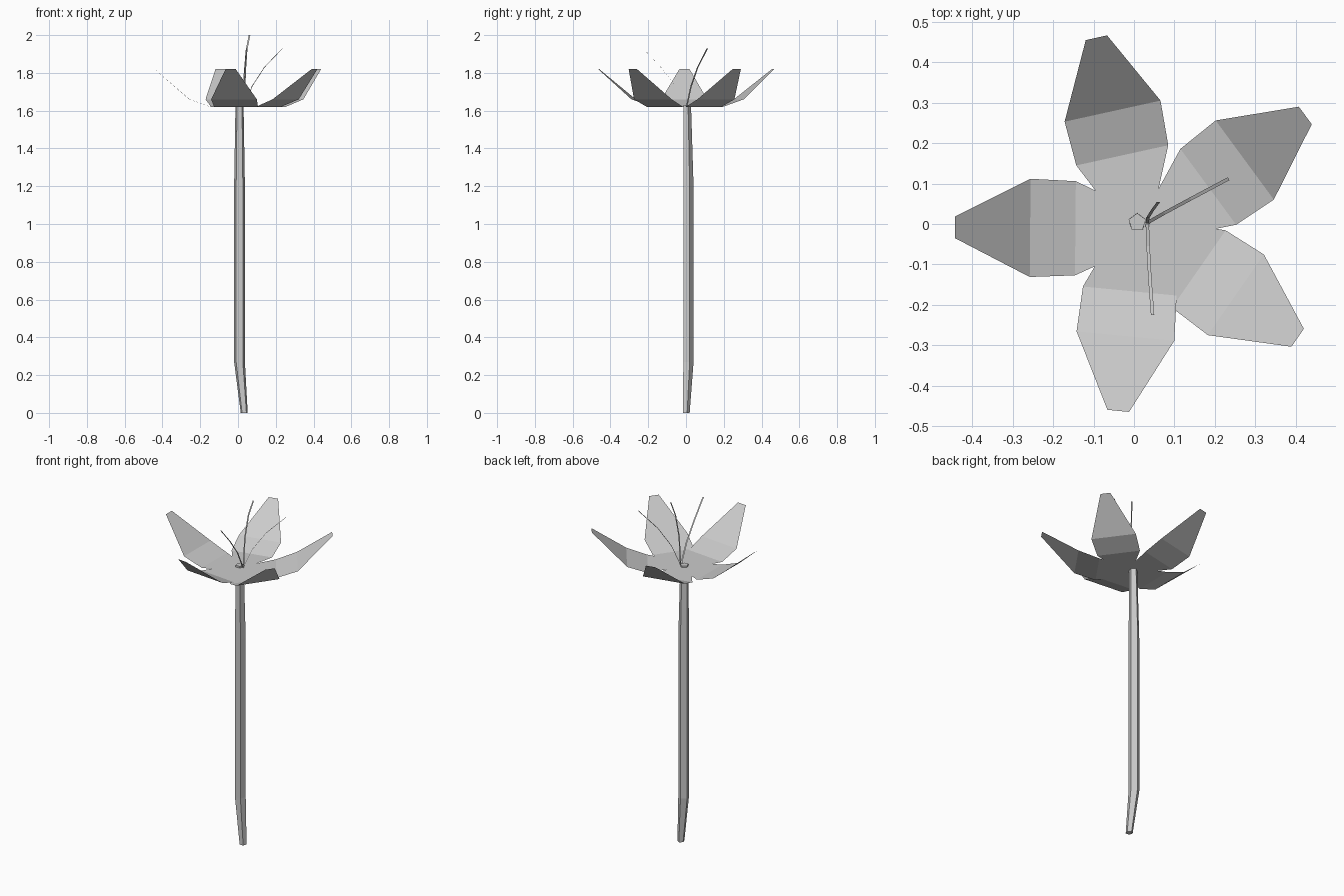
import bpy
from math import sin, cos, pi, radians
from mathutils import Vector

if "Cube" in bpy.data.objects:
    bpy.data.objects.remove(bpy.data.objects["Cube"])


def make(name, verts, faces):
    mesh = bpy.data.meshes.new(name)
    mesh.from_pydata(verts, [], faces)
    mesh.update()
    obj = bpy.data.objects.new(name, mesh)
    bpy.context.collection.objects.link(obj)
    return obj


def strip(name, pairs):
    # Thin sheet through successive left/right point pairs
    verts = [p for pair in pairs for p in pair]
    faces = [(2*i, 2*i + 1, 2*i + 3, 2*i + 2) for i in range(len(pairs) - 1)]
    return make(name, verts, faces)


# Stem: five-sided tube, rings given as x, y, z, radius
rings = [(0.033, 0.0, 0.0, 0.0194), (0.008, 0.010, 0.27, 0.030),
         (0.008, 0.010, 1.20, 0.030), (0.008, 0.004, 1.63, 0.0225)]
N = 5
verts = [(x + r*cos(pi/2 + 2*pi*k/N), y + r*sin(pi/2 + 2*pi*k/N), z)
         for x, y, z, r in rings for k in range(N)]
faces = [(i*N + k, i*N + (k+1) % N, (i+1)*N + (k+1) % N, (i+1)*N + k)
         for i in range(len(rings) - 1) for k in range(N)]
faces += [tuple(reversed(range(N))), tuple(range(len(verts) - N, len(verts)))]
make("stem", verts, faces)

# Petals: folded sheets, profile gives distance back from tip, half width, height
profile = [(0.473, 0.035, 1.62), (0.298, 0.1165, 1.62),
           (0.186, 0.1215, 1.66), (0.0, 0.027, 1.82)]
petals = [(-0.443, -0.008, 179.5), (-0.093, 0.461, 102.4), (0.424, 0.2685, 36.3),
          (0.405, -0.2815, -34.8), (-0.039, -0.4625, 264.5)]
for n, (tx, ty, deg) in enumerate(petals):
    a = radians(deg)
    d, side = Vector((cos(a), sin(a), 0)), Vector((-sin(a), cos(a), 0))
    pairs = []
    for back, w, z in profile:
        c = Vector((tx, ty, z)) - d*back
        pairs.append((c + side*w, c - side*w))
    strip(f"petal_{n + 1}", pairs)

# Stamens: narrow curved ribbons, each a path plus a width direction
stamens = [
    ([(0.033, 0.003, 1.62), (0.075, 0.027, 1.73), (0.14, 0.062, 1.83), (0.234, 0.112, 1.928)],
     (-0.47, 0.88, 0)),
    ([(0.033, 0.0, 1.62), (0.035, -0.055, 1.73), (0.039, -0.13, 1.826), (0.046, -0.225, 1.928)],
     (1, 0.066, 0)),
    ([(0.033, 0.003, 1.62), (0.034, 0.015, 1.79), (0.045, 0.033, 1.92), (0.061, 0.055, 2.0)],
     (1, 0, 0)),
]
for n, (path, direction) in enumerate(stamens):
    w = Vector(direction).normalized()*0.0042
    strip(f"stamen_{n + 1}", [(Vector(p) + w, Vector(p) - w) for p in path])
